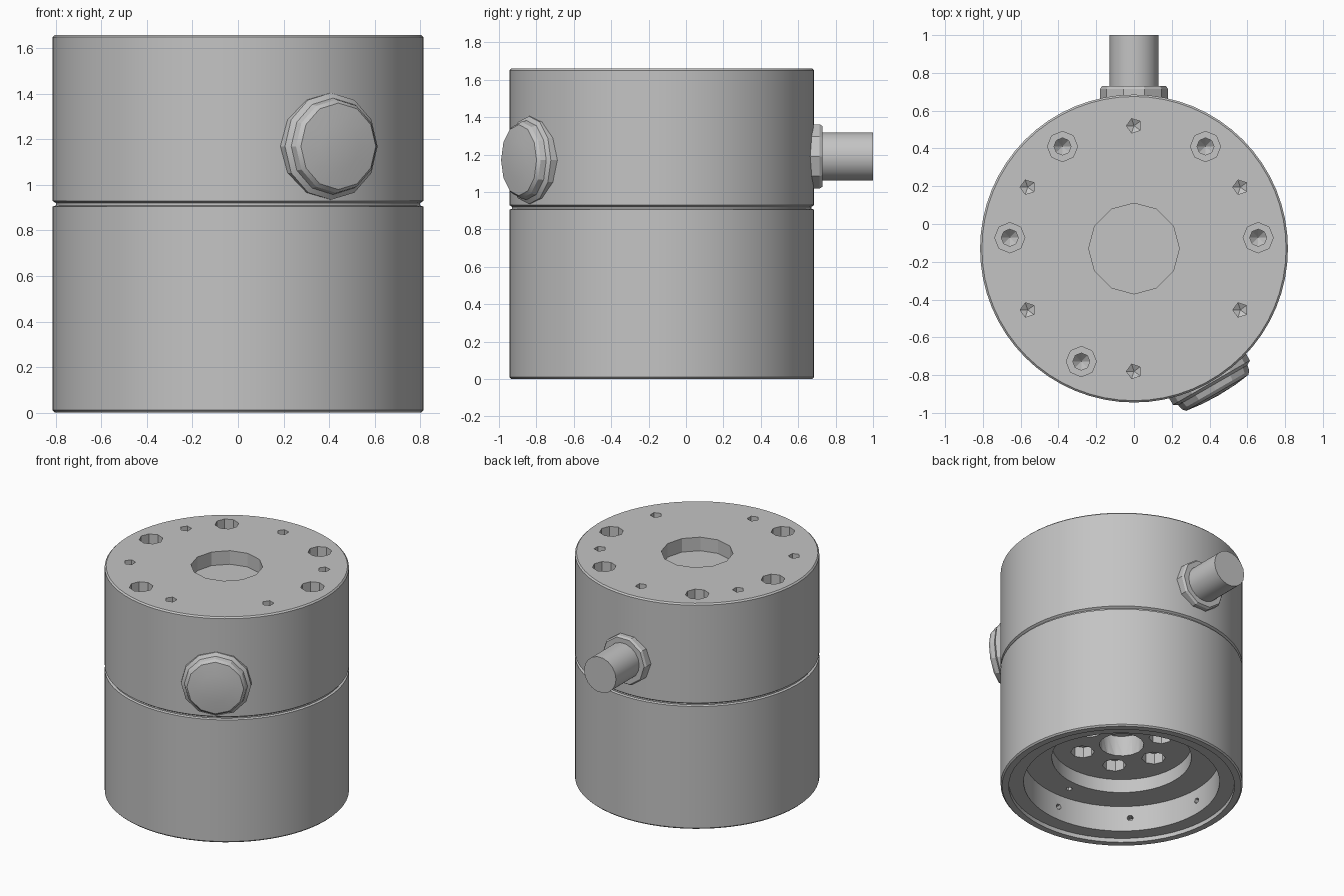
import bpy, bmesh, math
from mathutils import Matrix, Vector

cube = bpy.data.objects.get("Cube")
if cube:
    bpy.data.objects.remove(cube, do_unlink=True)

CENTRE = Vector((0, -0.13, 0))
TOP = 1.66

metal = bpy.data.materials.new("light grey metal")
metal.use_nodes = True
GREY = (0.55, 0.55, 0.55, 1)
metal.diffuse_color = GREY
metal.node_tree.nodes["Principled BSDF"].inputs["Base Color"].default_value = GREY


def lathe(bm, profile, sides, matrix):
    """Revolve (radius, height) points that start and end on the axis."""
    rings = []
    for r, z in profile:
        if r == 0:
            rings.append([bm.verts.new(matrix @ Vector((0, 0, z)))] * sides)
        else:
            rings.append([bm.verts.new(matrix @ Vector((r * math.cos(a), r * math.sin(a), z)))
                          for a in (math.tau * i / sides for i in range(sides))])
    for low, high in zip(rings, rings[1:]):
        for i in range(sides):
            j = (i + 1) % sides
            quad = [low[i], low[j], high[j], high[i]]
            bm.faces.new(list(dict.fromkeys(quad)))


def aimed(position, direction):
    """Place the local z axis along a direction."""
    turn = Vector(direction).to_track_quat('Z', 'Y').to_matrix().to_4x4()
    return Matrix.Translation(position) @ turn


def around(radius, degrees, z):
    a = math.radians(degrees)
    return CENTRE + Vector((radius * math.cos(a), radius * math.sin(a), z))


def finish(name, bm):
    bmesh.ops.recalc_face_normals(bm, faces=bm.faces)
    mesh = bpy.data.meshes.new(name)
    bm.to_mesh(mesh)
    bm.free()
    mesh.materials.append(metal)
    obj = bpy.data.objects.new(name, mesh)
    bpy.context.collection.objects.link(obj)
    return obj


def select(obj):
    bpy.ops.object.select_all(action='DESELECT')
    obj.select_set(True)
    bpy.context.view_layer.objects.active = obj


def smooth(obj):
    select(obj)
    bpy.ops.object.shade_smooth_by_angle(angle=math.radians(25))


# Housing: stepped underside cavity, seam groove, chamfered top
bm = bmesh.new()
lathe(bm, [(0, 0.32), (0.47, 0.32), (0.47, 0.22), (0.66, 0.22), (0.66, 0.03),
           (0.76, 0.03), (0.76, 0), (0.805, 0), (0.815, 0.01), (0.815, 0.905),
           (0.80, 0.91), (0.80, 0.92), (0.815, 0.93), (0.815, 1.65),
           (0.805, TOP), (0, TOP)], 64, Matrix.Translation(CENTRE))
housing = finish("housing", bm)

# Cutters: bores, counterbored screw holes, pin holes
UP, DOWN = (0, 0, 1), (0, 0, -1)
BORE = [(0, -0.1), (0.24, -0.1), (0.24, 0.1), (0, 0.1)]
SHAFT = [(0, -0.15), (0.15, -0.15), (0.15, 0.1), (0, 0.1)]
SCREW = [(0, -0.2), (0.045, -0.15), (0.045, -0.08), (0.08, -0.08), (0.08, 0.05), (0, 0.05)]
PIN = [(0, -0.1), (0.04, -0.08), (0.04, 0.05), (0, 0.05)]
SMALL = [(0, -0.05), (0.022, -0.05), (0.022, 0.04), (0, 0.04)]

bm = bmesh.new()
lathe(bm, BORE, 12, aimed(around(0, 0, TOP), UP))
lathe(bm, SHAFT, 16, aimed(around(0, 0, 0.32), DOWN))
for angle in (5, 55, 125, 175, 245):
    lathe(bm, SCREW, 8, aimed(around(0.66, angle, TOP), UP))
for i in range(6):
    lathe(bm, PIN, 5, aimed(around(0.65, 30 + 60 * i, TOP), UP))
    lathe(bm, SCREW, 8, aimed(around(0.28, 60 * i, 0.32), DOWN))
for i in range(8):
    spot = around(0.66, 45 * i, 0.13)
    lathe(bm, SMALL, 6, aimed(spot, around(0, 0, 0.13) - spot))
lathe(bm, SMALL, 6, aimed(around(0.55, -90, 0.22), DOWN))
cutter = finish("hole_cutter", bm)
cutter.hide_render = True

cut = housing.modifiers.new("holes", 'BOOLEAN')
cut.operation = 'DIFFERENCE'
cut.solver = 'EXACT'
cut.object = cutter
select(housing)
bpy.ops.object.modifier_apply(modifier=cut.name)
bpy.data.objects.remove(cutter, do_unlink=True)
smooth(housing)

# Domed plug on the front left
bm = bmesh.new()
axis = around(1, -60, 0) - CENTRE
lathe(bm, [(0, 0.7), (0.235, 0.7), (0.235, 0.82), (0.212, 0.835), (0.205, 0.865),
           (0.19, 0.882), (0.1, 0.893), (0, 0.897)], 12, aimed(around(0, 0, 1.17), axis))
smooth(finish("side_plug", bm))

# Cable gland at the back
BACK = (0, 1, 0)
seat = Vector((0, 0, 1.19))
bm = bmesh.new()
lathe(bm, [(0, 0.6), (0.18, 0.6), (0.18, 0.715), (0.17, 0.73), (0, 0.73)], 10, aimed(seat, BACK))
smooth(finish("gland_collar", bm))
bm = bmesh.new()
lathe(bm, [(0, 0.65), (0.13, 0.65), (0.13, 1), (0, 1)], 18, aimed(seat, BACK))
smooth(finish("cable_stub", bm))
